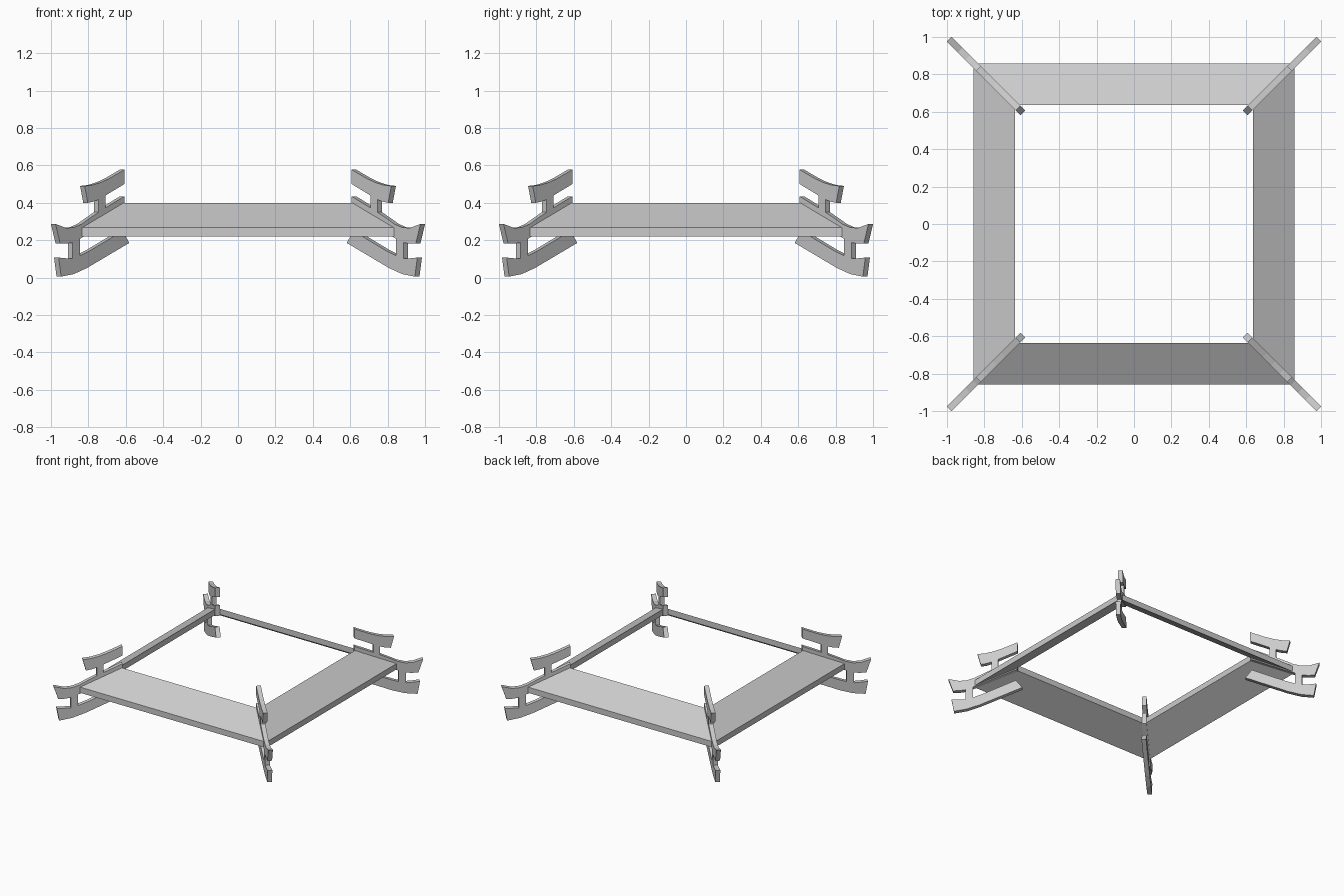
import bpy, bmesh
from math import pi, sqrt
from mathutils import Matrix

if "Cube" in bpy.data.objects:
    bpy.data.objects.remove(bpy.data.objects["Cube"])


def make_object(name, bm):
    bmesh.ops.recalc_face_normals(bm, faces=bm.faces[:])
    mesh = bpy.data.meshes.new(name)
    bm.to_mesh(mesh)
    bm.free()
    obj = bpy.data.objects.new(name, mesh)
    bpy.context.collection.objects.link(obj)
    return obj


# Sloping square eave: (half width, z) section swept round four mitred corners
section = [(0.858, 0.22), (0.858, 0.267), (0.635, 0.40), (0.635, 0.353)]
bm = bmesh.new()
rings = [[bm.verts.new((sx * r, sy * r, z)) for r, z in section]
         for sx, sy in ((1, -1), (1, 1), (-1, 1), (-1, -1))]
for i in range(4):
    a, b = rings[i], rings[(i + 1) % 4]
    for j in range(4):
        k = (j + 1) % 4
        bm.faces.new((a[j], b[j], b[k], a[k]))
make_object("eave_skirt", bm)

# Corner bracket outline: (x along the diagonal, z), three arms joined by stems
outline = [
    # upper arm
    (0.62, 0.577), (0.70, 0.530), (0.745, 0.509), (0.79, 0.495), (0.832, 0.490),
    (0.815, 0.400), (0.785, 0.406), (0.757, 0.418),
    # upper stem to middle arm
    (0.757, 0.350), (0.81, 0.314), (0.85, 0.285), (0.89, 0.268), (0.93, 0.265),
    (0.988, 0.287), (0.963, 0.182), (0.93, 0.181), (0.896, 0.187),
    # lower stem to lower arm
    (0.896, 0.103), (0.93, 0.103), (0.971, 0.107), (0.958, 0.005), (0.89, 0.019),
    (0.82, 0.051), (0.594, 0.185), (0.628, 0.250), (0.80, 0.146), (0.857, 0.117),
    # back up the inner side
    (0.857, 0.208), (0.80, 0.240), (0.62, 0.345), (0.62, 0.434),
    (0.722, 0.372), (0.722, 0.438), (0.62, 0.500),
]
half = 0.0175
for name, quarter in (("back_right", 0), ("back_left", 1),
                      ("front_left", 2), ("front_right", 3)):
    bm = bmesh.new()
    verts = [bm.verts.new((u * sqrt(2), -half, z)) for u, z in outline]
    face = bm.faces.new(verts)
    geom = bmesh.ops.extrude_face_region(bm, geom=[face])["geom"]
    moved = [g for g in geom if isinstance(g, bmesh.types.BMVert)]
    bmesh.ops.translate(bm, verts=moved, vec=(0, 2 * half, 0))
    if face.is_valid and len(face.link_loops if hasattr(face, "link_loops") else face.loops) == 0:
        bm.faces.new(verts)
    bm.transform(Matrix.Rotation(pi / 4 + quarter * pi / 2, 4, 'Z'))
    make_object("corner_bracket_" + name, bm)
